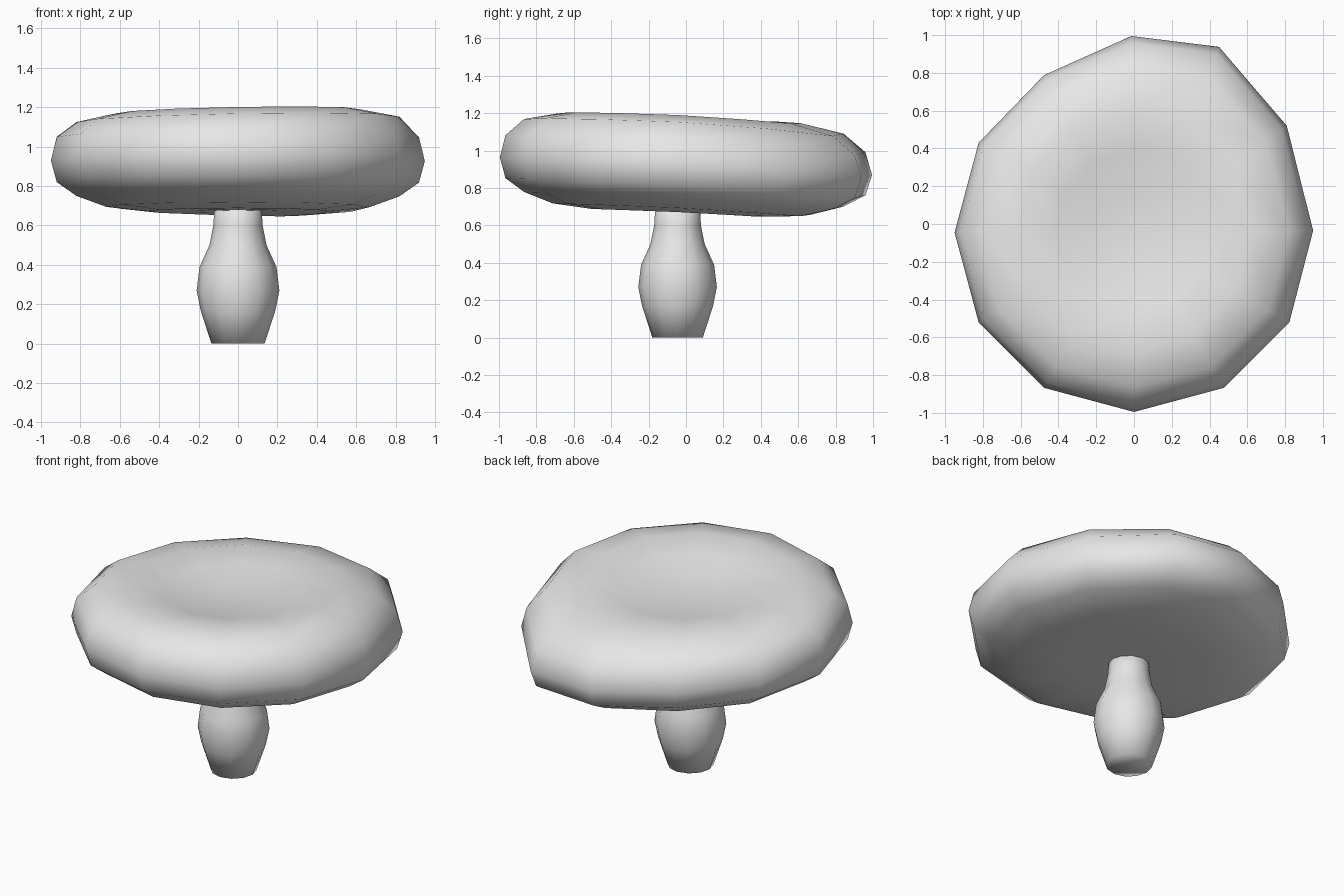
import bpy
import bmesh
from math import sin, cos, pi

cube = bpy.data.objects.get("Cube")
if cube:
    bpy.data.objects.remove(cube, do_unlink=True)

grey = bpy.data.materials.new("plain_grey")
grey.use_nodes = True
grey.diffuse_color = (0.8, 0.8, 0.8, 1)
grey.node_tree.nodes["Principled BSDF"].inputs["Base Color"].default_value = (0.8, 0.8, 0.8, 1)

SIDES = 12
CENTRE_Y = -0.045


def turned(name, profile, shape=None):
    """Revolve (radius, height) rings listed bottom to top, closing both ends."""
    bm = bmesh.new()
    rings = []
    for r, z in profile:
        if r == 0:
            rings.append([bm.verts.new((0, 0, z))] * SIDES)
        else:
            angles = [2 * pi * k / SIDES for k in range(SIDES)]
            rings.append([bm.verts.new((r * cos(a), r * sin(a), z)) for a in angles])
    for low, high in zip(rings, rings[1:]):
        for k in range(SIDES):
            n = (k + 1) % SIDES
            corners = list(dict.fromkeys((low[k], low[n], high[n], high[k])))
            bm.faces.new(corners).smooth = True
    for v in bm.verts:
        if shape:
            shape(v.co)
        v.co.y += CENTRE_Y
    bmesh.ops.recalc_face_normals(bm, faces=bm.faces)
    mesh = bpy.data.meshes.new(name)
    bm.to_mesh(mesh)
    bm.free()
    mesh.materials.append(grey)
    obj = bpy.data.objects.new(name, mesh)
    bpy.context.collection.objects.link(obj)
    return obj


def lopsided(co):
    """Tilt the cap backwards and pull out and droop its back left rim."""
    r = co.xy.length
    if r:
        toward = max(0, (co.x * cos(pi / 3) + co.y * sin(pi / 3)) / r)
        pull = toward ** 4 * (r / 0.95) ** 2
    else:
        pull = 0
    co.z -= 0.035 * co.y + 0.05 * pull
    if co.z > 1.08:
        co.z += 0.018 * co.x
    co.y += 0.16 * pull
    co.x -= 0.025 * pull


# Stem: narrow foot, swollen middle, slim neck
turned("stem", [(0, 0), (0.135, 0), (0.19, 0.17), (0.21, 0.27), (0.195, 0.39),
                (0.145, 0.5), (0.125, 0.6), (0.118, 0.72), (0, 0.72)])

# Cap: flat underside, rounded rim, shallow hollow on top
turned("cap", [(0, 0.675), (0.24, 0.672), (0.46, 0.672), (0.67, 0.695), (0.82, 0.75),
               (0.92, 0.82), (0.95, 0.93), (0.92, 1.05), (0.82, 1.14), (0.62, 1.18),
               (0.42, 1.145), (0.22, 1.11), (0, 1.1)], lopsided)
